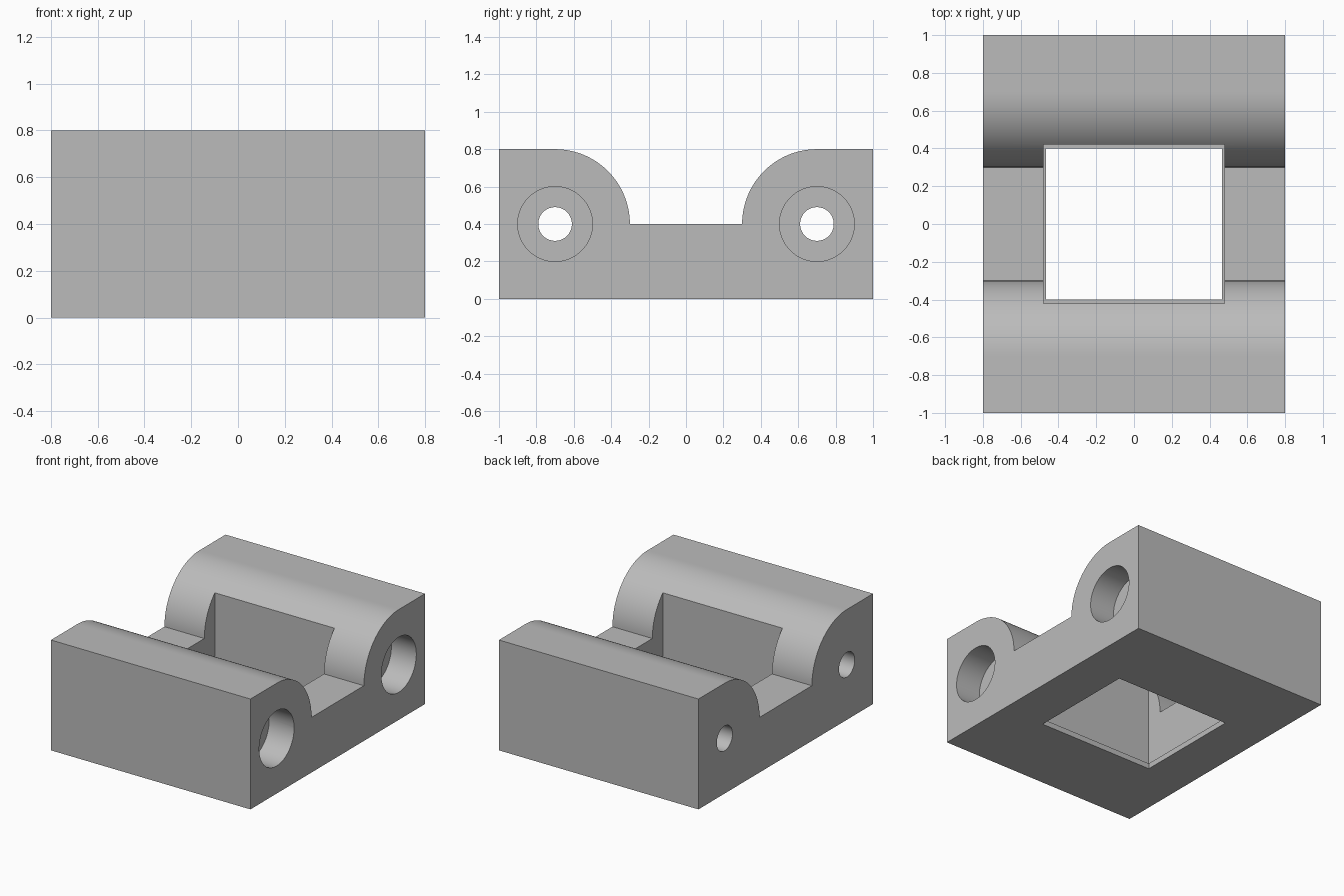
import bpy
import bmesh
import math
from mathutils import Matrix

if "Cube" in bpy.data.objects:
    bpy.data.objects.remove(bpy.data.objects["Cube"], do_unlink=True)

HALF_X, HALF_Y, TOP = 0.8, 1.0, 0.8
HOLE_Y, HOLE_Z, ROUND = 0.7, 0.4, 0.4

grey = bpy.data.materials.new("plain grey")
grey.use_nodes = True
colour = (0.5, 0.5, 0.5, 1)
grey.diffuse_color = colour
grey.node_tree.nodes["Principled BSDF"].inputs["Base Color"].default_value = colour


def make_object(name, bm):
    bmesh.ops.recalc_face_normals(bm, faces=bm.faces)
    mesh = bpy.data.meshes.new(name)
    bm.to_mesh(mesh)
    bm.free()
    mesh.materials.append(grey)
    obj = bpy.data.objects.new(name, mesh)
    bpy.context.collection.objects.link(obj)
    return obj


def box(name, size_x, size_y, z0, z1):
    bm = bmesh.new()
    bmesh.ops.create_cube(bm, size=1)
    bmesh.ops.scale(bm, vec=(size_x, size_y, z1 - z0), verts=bm.verts)
    bmesh.ops.translate(bm, vec=(0, 0, (z0 + z1) / 2), verts=bm.verts)
    return make_object(name, bm)


def bore(name, radius, x0, x1, y):
    bm = bmesh.new()
    place = Matrix.Translation(((x0 + x1) / 2, y, HOLE_Z)) @ Matrix.Rotation(math.pi / 2, 4, "Y")
    bmesh.ops.create_cone(bm, cap_ends=True, segments=64, radius1=radius,
                          radius2=radius, depth=x1 - x0, matrix=place)
    return make_object(name, bm)


# Body: two rounded rails joined by a low web, extruded along x
steps = 32
arc = [(HOLE_Y - ROUND * math.cos(a), HOLE_Z + ROUND * math.sin(a))
       for a in (math.pi / 2 * i / steps for i in range(steps + 1))]
right_half = arc + [(HALF_Y, TOP), (HALF_Y, 0)]
profile = right_half + [(-y, z) for y, z in reversed(right_half)]
bm = bmesh.new()
side = bm.faces.new([bm.verts.new((-HALF_X, y, z)) for y, z in profile])
extruded = bmesh.ops.extrude_face_region(bm, geom=[side], use_keep_orig=True)
new_verts = [g for g in extruded["geom"] if isinstance(g, bmesh.types.BMVert)]
bmesh.ops.translate(bm, vec=(2 * HALF_X, 0, 0), verts=new_verts)
body = make_object("bracket_body", bm)

# Window with a thin lip at the bottom, and a counterbored hole along each rail
cutters = [box("window_cutter", 0.96, 0.84, 0.04, 1),
           box("lip_cutter", 0.93, 0.8, -0.1, 0.5)]
for y in (-HOLE_Y, HOLE_Y):
    cutters.append(bore("hole_cutter", 0.09, -1, 1, y))
    cutters.append(bore("counterbore_cutter", 0.2, HALF_X - 0.2, 1, y))

bpy.ops.object.select_all(action="DESELECT")
body.select_set(True)
bpy.context.view_layer.objects.active = body
for cutter in cutters:
    cutter.hide_render = True
    cut = body.modifiers.new(cutter.name, "BOOLEAN")
    cut.operation = "DIFFERENCE"
    cut.solver = "EXACT"
    cut.object = cutter
    bpy.ops.object.modifier_apply(modifier=cut.name)
    bpy.data.objects.remove(cutter, do_unlink=True)

bpy.ops.object.shade_smooth_by_angle(angle=math.radians(30))
